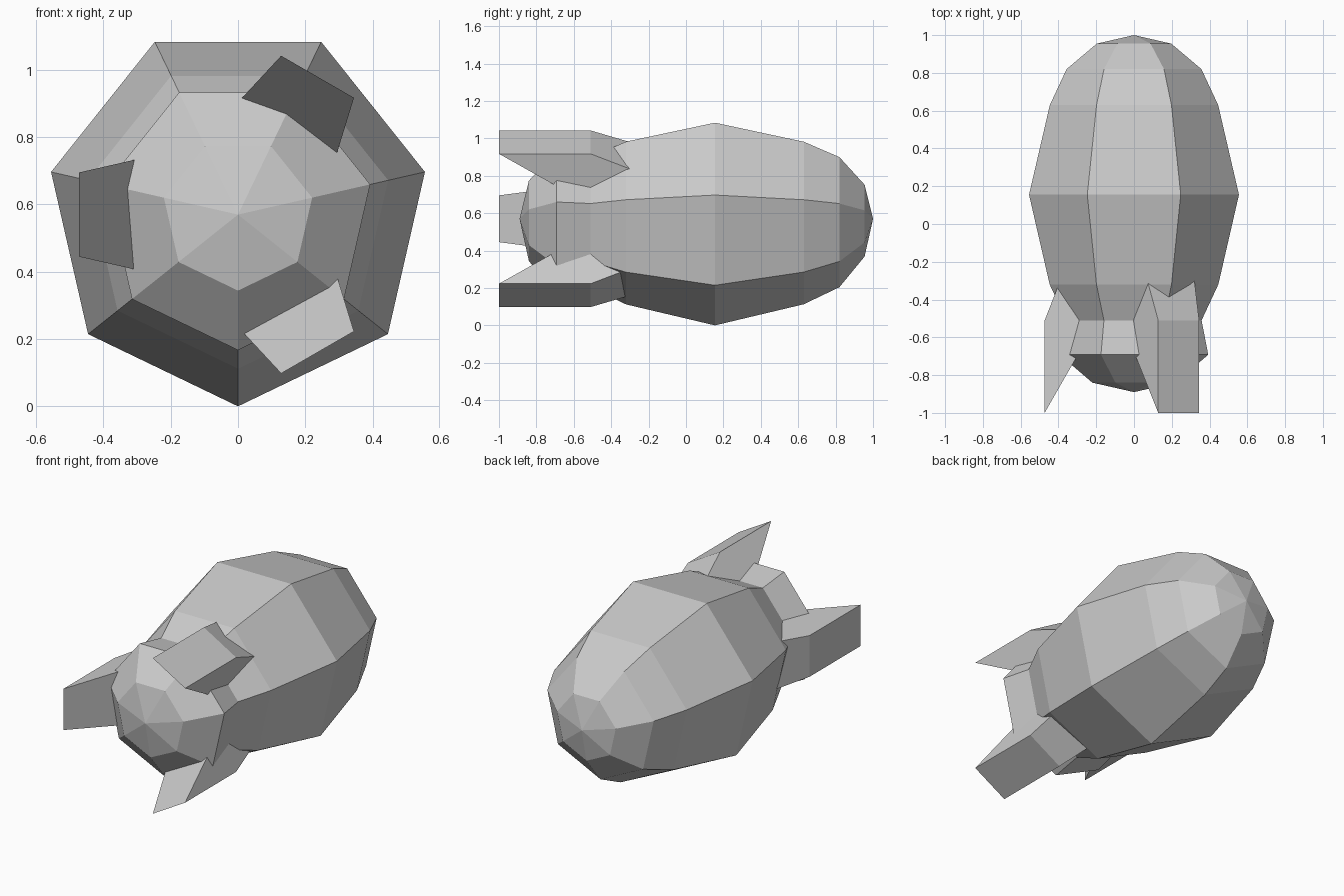
import bpy, bmesh
from math import cos, sin, pi, radians
from mathutils import Vector

if "Cube" in bpy.data.objects:
    bpy.data.objects.remove(bpy.data.objects["Cube"])

AXIS_Z = 0.57


def finish(name, bm):
    bmesh.ops.recalc_face_normals(bm, faces=bm.faces)
    me = bpy.data.meshes.new(name)
    bm.to_mesh(me)
    bm.free()
    ob = bpy.data.objects.new(name, me)
    bpy.context.collection.objects.link(ob)
    return ob


# Seven-sided hull: (y, radius) stations between the two pointed ends
SIDES = 7
stations = [(-0.84, 0.226), (-0.692, 0.403), (-0.51, 0.367), (-0.32, 0.458),
            (0.155, 0.57), (0.63, 0.457), (0.82, 0.366), (0.955, 0.202)]
bm = bmesh.new()
rings = []
for y, r in stations:
    angles = [-pi / 2 + 2 * pi * k / SIDES for k in range(SIDES)]
    rings.append([bm.verts.new((r * cos(a), y, AXIS_Z + r * sin(a))) for a in angles])
for lo, hi in zip(rings, rings[1:]):
    for k in range(SIDES):
        n = (k + 1) % SIDES
        bm.faces.new((lo[k], lo[n], hi[n], hi[k]))
for ring, y in ((rings[0], -0.89), (rings[-1], 1.0)):
    tip = bm.verts.new((0, y, AXIS_Z))
    for k in range(SIDES):
        bm.faces.new((ring[k], ring[(k + 1) % SIDES], tip))
finish("hull", bm)

# Thick swept fins, wider at the root: (radius, y, half width)
fin_profile = [(0.473, -1.0, 0.125), (0.473, -0.51, 0.125),
               (0.25, 0.06, 0.176), (0.25, -0.61, 0.176)]


def fin(name, angle):
    out = Vector((cos(angle), 0, sin(angle)))
    side = Vector((-sin(angle), 0, cos(angle)))
    bm = bmesh.new()
    a, b = [[bm.verts.new(out * r + side * w * s + Vector((0, y, AXIS_Z)))
             for r, y, w in fin_profile] for s in (-1, 1)]
    bm.faces.new(a)
    bm.faces.new(b)
    for k in range(4):
        n = (k + 1) % 4
        bm.faces.new((a[k], a[n], b[n], b[k]))
    finish(name, bm)


for name, deg in (("upper_fin", 60), ("side_fin", 180), ("lower_fin", 300)):
    fin(name, radians(deg))
